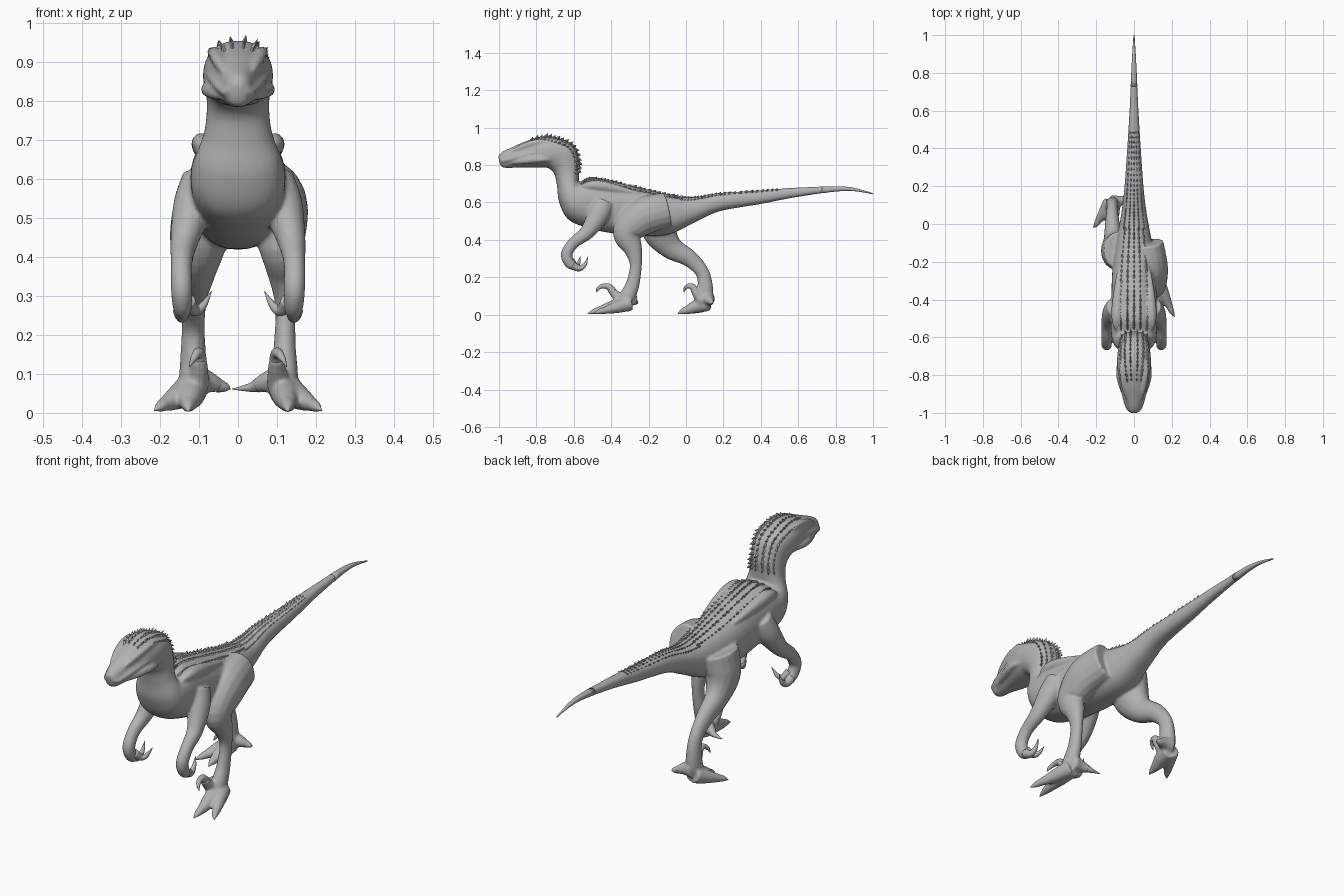
import bpy, bmesh, math, random
from mathutils import Vector

random.seed(4)
old = bpy.data.objects.get("Cube")
if old:
    bpy.data.objects.remove(old, do_unlink=True)

hide = bpy.data.materials.new("grey hide")
hide.use_nodes = True
GREY = (0.45, 0.45, 0.45, 1)
hide.diffuse_color = GREY
hide.node_tree.nodes["Principled BSDF"].inputs["Base Color"].default_value = GREY


def make_object(name, bm, smooth=True):
    """Turn a finished bmesh into a named, coloured object."""
    bmesh.ops.recalc_face_normals(bm, faces=bm.faces[:])
    mesh = bpy.data.meshes.new(name)
    bm.to_mesh(mesh)
    bm.free()
    mesh.materials.append(hide)
    for poly in mesh.polygons:
        poly.use_smooth = smooth
    obj = bpy.data.objects.new(name, mesh)
    bpy.context.scene.collection.objects.link(obj)
    return obj


def spline(rows, u):
    """Catmull-Rom value at row position u, for rows of any length."""
    last = len(rows) - 1
    i = max(0, min(int(u), last - 1))
    t = u - i
    a, b, c, d = (rows[max(0, min(k, last))] for k in range(i - 1, i + 3))
    return [q + t / 2 * (r - p + t * (2 * p - 5 * q + 4 * r - s + t * (3 * (q - r) + s - p)))
            for p, q, r, s in zip(a, b, c, d)]


def skin(bm, rings):
    """Bridge closed rings of points and cap both ends."""
    loops = [[bm.verts.new(p) for p in ring] for ring in rings]
    n = len(loops[0])
    for a, b in zip(loops, loops[1:]):
        for k in range(n):
            j = (k + 1) % n
            bm.faces.new((a[k], a[j], b[j], b[k]))
    bm.faces.new(loops[0])
    bm.faces.new(loops[-1])


def tube(bm, points, aspect=1.0, steps=6, sides=16):
    """Limb through (x, y, z, radius) points; aspect narrows it sideways."""
    count = (len(points) - 1) * steps
    path = [spline(points, i / steps) for i in range(count + 1)]
    span = Vector(path[-1][:3]) - Vector(path[0][:3])
    ref = Vector((0, 1, 0)) if abs(span.x) > 0.7 * span.length else Vector((1, 0, 0))
    rings = []
    for i, row in enumerate(path):
        ahead = path[min(i + 1, count)]
        behind = path[max(i - 1, 0)]
        along = (Vector(ahead[:3]) - Vector(behind[:3])).normalized()
        side = (ref - along * ref.dot(along)).normalized()
        up = along.cross(side)
        r = max(row[3], 0.0008)
        rings.append([Vector(row[:3]) + r * (aspect * math.cos(a) * side + math.sin(a) * up)
                      for a in (math.tau * k / sides for k in range(sides))])
    skin(bm, rings)


def mirrored(points, s):
    return [(s * x, y, z, r) for x, y, z, r in points]


# Body sections from tail to snout: upper y, z, lower y, z, half width
SECTIONS = [
    (1.0, .65, 1.0, .644, .003), (.85, .685, .85, .662, .012),
    (.6, .68, .6, .63, .024), (.4, .665, .4, .592, .036),
    (.18, .65, .18, .553, .052), (.03, .628, .05, .495, .07),
    (-.1, .645, -.09, .43, .095), (-.25, .68, -.25, .42, .115),
    (-.4, .715, -.41, .438, .12), (-.5, .73, -.53, .465, .122),
    (-.55, .715, -.63, .51, .12), (-.572, .71, -.678, .6, .108),
    (-.572, .75, -.69, .69, .087), (-.57, .82, -.705, .755, .08),
    (-.6, .905, -.74, .785, .085), (-.68, .945, -.78, .787, .09),
    (-.76, .955, -.83, .787, .082), (-.85, .93, -.89, .787, .062),
    (-.92, .9, -.945, .785, .046), (-.98, .872, -.985, .79, .032),
    (-1.003, .85, -1.0, .825, .014)]
LAST = len(SECTIONS) - 1


def surface(u, angle):
    """Point on the body skin; angle is measured from the back line."""
    ty, tz, by, bz, w = spline(SECTIONS, u)
    c, s = (math.copysign(abs(f) ** 0.88, f) for f in (math.cos(angle), math.sin(angle)))
    return Vector((w * s, (ty + by) / 2 + c * (ty - by) / 2, (tz + bz) / 2 + c * (tz - bz) / 2))


def body_loft(bm, start, end, step=0.125, sides=32):
    count = round((end - start) / step)
    skin(bm, [[surface(start + i * step, math.tau * k / sides) for k in range(sides)]
              for i in range(count + 1)])


def ridge(bm, u0, u1, a0, a1, r, s):
    """Raised fold lying along the body skin."""
    pts = []
    for i in range(6):
        t = i / 5
        p = surface(u0 + (u1 - u0) * t, s * (a0 + (a1 - a0) * t))
        pts.append((*p, r * (0.35 + math.sin(math.pi * t))))
    tube(bm, pts, steps=4, sides=10)


# Torso, neck, head and tail, fused with the limbs below
flesh = bmesh.new()
claws = bmesh.new()
body_loft(flesh, 0.5, LAST)
for s in (1, -1):
    ridge(flesh, 15.3, 18.2, .85, .95, .013, s)     # brow
    ridge(flesh, 16, 19.6, 1.6, 1.75, .009, s)      # upper lip
    ridge(flesh, 14.6, 18, 2.0, 2.1, .015, s)       # jaw muscle
    ridge(flesh, 7, 10, .75, .85, .022, s)          # shoulder blade

# Legs: one planted forward, one trailing
leg_forward = [(.08, -.1, .56, .095), (.1, -.23, .525, .1), (.11, -.315, .44, .078),
               (.118, -.283, .35, .05), (.122, -.268, .27, .033), (.12, -.283, .17, .036),
               (.12, -.312, .1, .043), (.12, -.34, .05, .04)]
leg_trailing = [(-.08, -.14, .56, .1), (-.1, -.14, .45, .095), (-.11, -.08, .36, .064),
                (-.115, .02, .3, .046), (-.115, .088, .225, .037), (-.115, .103, .14, .042),
                (-.115, .095, .08, .045), (-.115, .07, .045, .038)]
tube(flesh, leg_forward, 0.8)
tube(flesh, leg_trailing, 0.8)


def foot(s, y, k, spur):
    """Two walking toes, a raised sickle toe and an inward spur; k scales length."""
    def place(points):
        return [(s * px, y + k * py, pz, r) for px, py, pz, r in points]
    main = place([(.12, .02, .06, .042), (.122, -.06, .045, .036),
                  (.127, -.13, .026, .024), (.128, -.17, .016, .015)])
    outer = place([(.125, .02, .06, .04), (.155, -.05, .04, .032),
                   (.185, -.11, .024, .02), (.2, -.145, .016, .013)])
    sickle = place([(.105, -.02, .07, .032), (.1, -.06, .11, .024), (.1, -.085, .14, .02)])
    inward = place([(.115, .02, .085, .042), (.08, .03, .08, .03),
                    (.04, .05, .068, .015)])
    for toe in (main, outer, sickle, inward):
        tube(flesh, toe)
    tube(claws, place([(.127, -.13, .026, .022), (.128, -.17, .017, .015), (.128, -.207, .004, .001)]))
    tube(claws, place([(.185, -.11, .024, .018), (.2, -.145, .016, .013), (.215, -.172, .006, .001)]))
    tube(claws, place([(.1, -.07, .125, .02), (.1, -.095, .15, .017), (.105, -.13, .152, .012),
                       (.115, -.152, .138, .008), (.125, -.158, .118, .001)]), sides=12)
    tube(claws, place([(.05, .045, .07, .018), (.03, .053, .065, .011), (spur, .06, .061, .001)]))


foot(1, -.32, 1, -.015)
foot(-1, .1, .7, .02)

# Arms with hooked hands
ARM = [(.09, -.44, .6, .06), (.115, -.47, .53, .058), (.138, -.53, .44, .04),
       (.145, -.6, .385, .031), (.145, -.638, .325, .031), (.143, -.622, .275, .028),
       (.142, -.59, .255, .02)]
for s in (1, -1):
    tube(flesh, mirrored(ARM, s), 0.9)
    tube(claws, mirrored([(.145, -.605, .262, .022), (.143, -.57, .248, .016),
                          (.14, -.54, .268, .01), (.138, -.525, .31, .001)], s))
    tube(claws, mirrored([(.13, -.615, .285, .022), (.11, -.59, .262, .014),
                          (.09, -.575, .275, .01), (.068, -.565, .312, .001)], s))

body = make_object("body", flesh)
remesh = body.modifiers.new("fuse", 'REMESH')
remesh.mode = 'VOXEL'
remesh.voxel_size = 0.0065
remesh.use_smooth_shade = True
soften = body.modifiers.new("soften", 'SMOOTH')
soften.factor = 0.5
soften.iterations = 5
make_object("claws", claws)

# Thin end of the tail
whip = bmesh.new()
body_loft(whip, 0, 1.5)
make_object("tail_tip", whip)

# Rows of pointed scales along head, neck, back and tail
scales = bmesh.new()


def scale_row(u, end, step, angle, length, height):
    while u < end:
        size = random.uniform(0.7, 1.2)
        p = surface(u, angle)
        back = (surface(u - 0.05, angle) - p).normalized()
        side = (surface(u, angle + 0.05) - p).normalized()
        out = side.cross(back).normalized()
        middle = surface(u, 0) * 0.5 + surface(u, math.pi) * 0.5
        if out.dot(p - middle) < 0:
            out.negate()
        root = p - out * 0.004
        base = [scales.verts.new(root + d * size) for d in
                (back * length, side * length * 0.5, -back * length, -side * length * 0.5)]
        tip = scales.verts.new(p + (out * height + back * length * 0.9) * size)
        for k in range(4):
            scales.faces.new((base[k], base[(k + 1) % 4], tip))
        scales.faces.new(base)
        u += step


for angle in (-1, -.6, -.2, .2, .6, 1):
    scale_row(12.4, 16.8, 0.27, angle * 0.85, .014, .014)
for angle in (-.7, -.3, 0, .3, .7):
    scale_row(5.5, 10.2, 0.17, angle * 0.8, .016, .009)
    scale_row(2.6, 5.5, 0.13, angle, .014, .006)
make_object("back_scales", scales, smooth=False)
